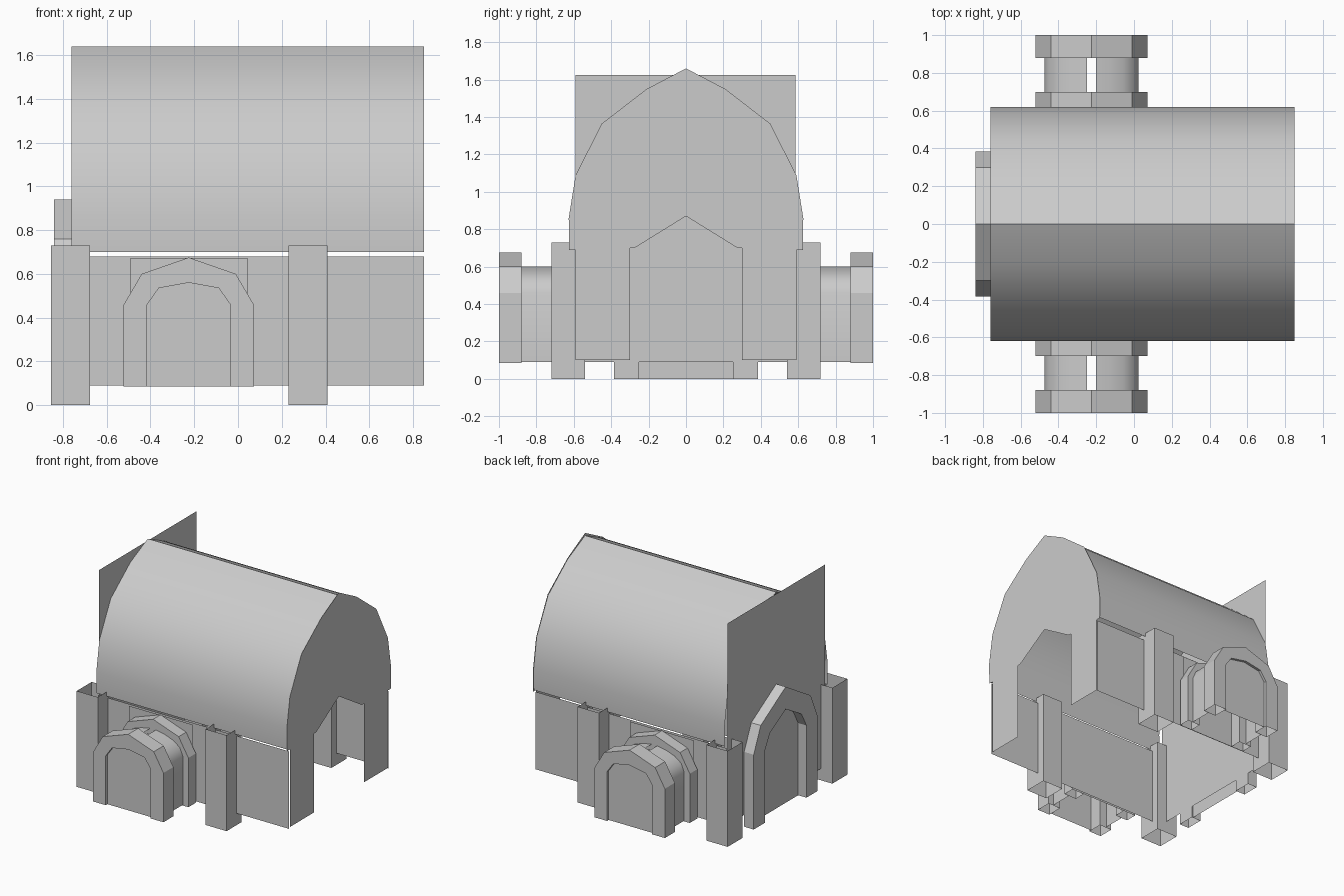
import bpy
from mathutils import Vector

if "Cube" in bpy.data.objects:
    bpy.data.objects.remove(bpy.data.objects["Cube"])

# plane mappings: (profile u, height z, depth d) -> world
def side(sign):
    return lambda u, z, d: Vector((u, sign * d, z))

def end(u, z, d):
    return Vector((d, u, z))

def make(name, verts, faces, smooth=False):
    me = bpy.data.meshes.new(name)
    me.from_pydata([tuple(v) for v in verts], [], faces)
    ob = bpy.data.objects.new(name, me)
    bpy.context.collection.objects.link(ob)
    if smooth:
        for p in me.polygons:
            p.use_smooth = True
    return ob

def mirror(half, c=0.0):
    """Half profile ending at the apex on the centre line -> full profile."""
    return [(c - u, z) for u, z in half] + [(c + u, z) for u, z in half[-2::-1]]

def sheet(name, prof, to, d):
    make(name, [to(u, z, d) for u, z in prof], [list(range(len(prof)))])

def strip(name, prof, to, d0, d1, smooth=False):
    n = len(prof)
    v = [to(u, z, d) for d in (d0, d1) for u, z in prof]
    make(name, v, [(i, i + 1, n + i + 1, n + i) for i in range(n - 1)], smooth)

def arch_frame(name, outer, inner, to, d0, d1):
    """Hollow-footed arch: front, back, outer and inner faces."""
    n = len(outer)
    loops = [(outer, d0), (outer, d1), (inner, d1), (inner, d0)]
    v = [to(u, z, d) for prof, d in loops for u, z in prof]
    f = []
    for k in range(4):
        a, b = k * n, ((k + 1) % 4) * n
        f += [(a + i, a + i + 1, b + i + 1, b + i) for i in range(n - 1)]
    make(name, v, f)

def rect(u0, u1, z0, z1):
    return [(u0, z0), (u1, z0), (u1, z1), (u0, z1)]

# pointed vault roof
arch = [(0.618, 0.70), (0.62, 0.86), (0.583, 1.09), (0.445, 1.355), (0.21, 1.54), (0, 1.64)]
left = [(-u, z) for u, z in arch]
v = [end(u, z, d) for half in (arch, left) for d in (-0.76, 0.85) for u, z in half]
n = len(arch)
make("vault_roof", v, [(o + i, o + i + 1, o + n + i + 1, o + n + i)
                       for o in (0, 2 * n) for i in range(n - 1)], True)

# open gable wall with doorway: two mirrored halves
gable = [(0.30, 0.10), (0.59, 0.10), (0.59, 0.69), (0.625, 0.69), (0.627, 0.86),
         (0.59, 1.09), (0.45, 1.365), (0.21, 1.55), (0, 1.66), (0, 0.87),
         (0.275, 0.70), (0.30, 0.70)]
for s, nm in ((1, "right"), (-1, "left")):
    sheet("gable_wall_" + nm, [(s * u, z) for u, z in gable], end, 0.85)

# square end wall
sheet("end_wall", rect(-0.59, 0.585, 0.09, 1.625), end, -0.76)

# end door: frame and recessed panel
door_out = mirror([(0.385, 0), (0.385, 0.57), (0.30, 0.76), (0, 0.94)])
door_in = mirror([(0.25, 0), (0.25, 0.55), (0.19, 0.66), (0, 0.77)])
arch_frame("end_door_frame", door_out, door_in, end, -0.84, -0.76)
sheet("end_door_panel", door_in, end, -0.77)

# side walls, pillars and porches, once per side
C = -0.225
porch_out = mirror([(0.297, 0.085), (0.297, 0.46), (0.215, 0.60), (0, 0.675)], C)
porch_in = mirror([(0.19, 0.085), (0.19, 0.46), (0.137, 0.535), (0, 0.56)], C)
tunnel = [(0.25, 0.09), (0.25, 0.46), (0.225, 0.52), (0.17, 0.56), (0.10, 0.585), (0.023, 0.60)]
for s, nm in ((-1, "front"), (1, "back")):
    to = side(s)
    sheet(nm + "_wall", rect(-0.76, 0.85, 0.09, 0.68), to, 0.60)
    sheet(nm + "_porch_backing", rect(-0.492, 0.043, 0.085, 0.672), to, 0.61)
    # pillars are open-ended square tubes
    for k, x0 in enumerate((-0.855, 0.23)):
        x1 = x0 + 0.178
        ring = [(x0, 0.54), (x1, 0.54), (x1, 0.72), (x0, 0.72)]
        v = [to(x, z, y) for z in (0, 0.73) for x, y in ring]
        make(f"{nm}_pillar_{k + 1}", v,
             [(i, (i + 1) % 4, 4 + (i + 1) % 4, 4 + i) for i in range(4)])
    # porch: inner frame, split tunnel shell, outer frame with door
    arch_frame(nm + "_porch_inner_frame", porch_out, porch_in, to, 0.61, 0.70)
    for m, side_nm in ((-1, "left"), (1, "right")):
        strip(f"{nm}_porch_tunnel_{side_nm}", [(C + m * u, z) for u, z in tunnel],
              to, 0.70, 0.88, True)
    arch_frame(nm + "_porch_outer_frame", porch_out, porch_in, to, 0.88, 1.0)
    sheet(nm + "_porch_door", porch_in, to, 0.98)
